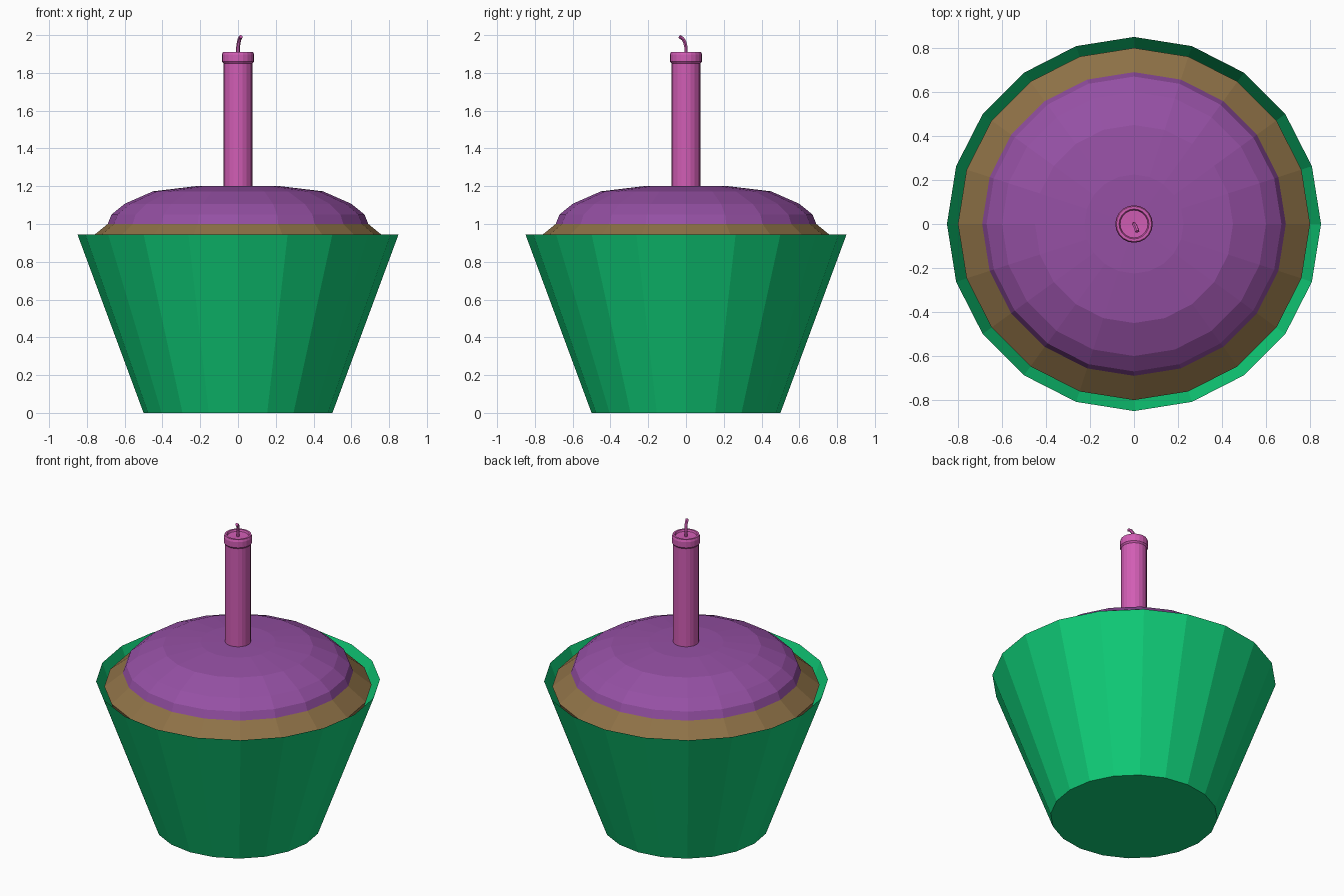
import bpy, bmesh
from math import sin, cos, tau

if "Cube" in bpy.data.objects:
    bpy.data.objects.remove(bpy.data.objects["Cube"])


def material(name, rgb):
    m = bpy.data.materials.new(name)
    m.diffuse_color = (*rgb, 1)
    m.use_nodes = True
    m.node_tree.nodes["Principled BSDF"].inputs["Base Color"].default_value = m.diffuse_color
    return m


def lathe(name, profile, sides, mat):
    """Spin (radius, z) points round z; a zero radius closes to a point."""
    bm = bmesh.new()
    rings = []
    for r, z in profile:
        n = sides if r > 0 else 1
        rings.append([bm.verts.new((r * cos(tau * i / sides), r * sin(tau * i / sides), z))
                      for i in range(n)])
    for a, b in zip(rings, rings[1:]):
        for i in range(sides):
            j = (i + 1) % sides
            if len(a) == 1:
                bm.faces.new((a[0], b[j], b[i]))
            elif len(b) == 1:
                bm.faces.new((a[i], a[j], b[0]))
            else:
                bm.faces.new((a[i], a[j], b[j], b[i]))
    me = bpy.data.meshes.new(name)
    bm.to_mesh(me)
    bm.free()
    me.materials.append(mat)
    ob = bpy.data.objects.new(name, me)
    bpy.context.collection.objects.link(ob)
    return ob


green = material("wrapper_green", (0.005, 0.62, 0.19))
brown = material("cake_brown", (0.27, 0.165, 0.062))
purple = material("frosting_purple", (0.30, 0.08, 0.37))
pink = material("candle_pink", (0.64, 0.11, 0.46))

# Open paper cup with a closed base
lathe("wrapper", [(0, 0), (0.5, 0), (0.85, 0.945)], 20, green)

# Cake body inside the cup, sloping in to the frosting
lathe("cake", [(0, 0.03), (0.475, 0.03), (0.8, 0.91), (0.69, 1.0)], 20, brown)

# Domed frosting with a flat crown
lathe("frosting", [(0.69, 1.0), (0.67, 1.05), (0.6, 1.107), (0.45, 1.173),
                   (0.225, 1.2), (0, 1.203)], 20, purple)

# Candle with a rolled rim and shallow recess
lathe("candle", [(0, 1.18), (0.077, 1.18), (0.077, 1.85), (0.085, 1.86), (0.085, 1.897),
                 (0.08, 1.911), (0.068, 1.911), (0.063, 1.9), (0, 1.897)], 20, pink)

# Bent wick
cu = bpy.data.curves.new("wick", 'CURVE')
cu.dimensions = '3D'
cu.bevel_depth = 0.01
cu.bevel_resolution = 1
cu.use_fill_caps = True
path = [(0, 0, 1.89), (0, 0, 1.935), (0.004, -0.006, 1.962), (0.009, -0.017, 1.981), (0.015, -0.034, 1.992)]
sp = cu.splines.new('POLY')
sp.points.add(len(path) - 1)
for p, co in zip(sp.points, path):
    p.co = (*co, 1)
sp.use_smooth = False
cu.materials.append(pink)
bpy.context.collection.objects.link(bpy.data.objects.new("wick", cu))
